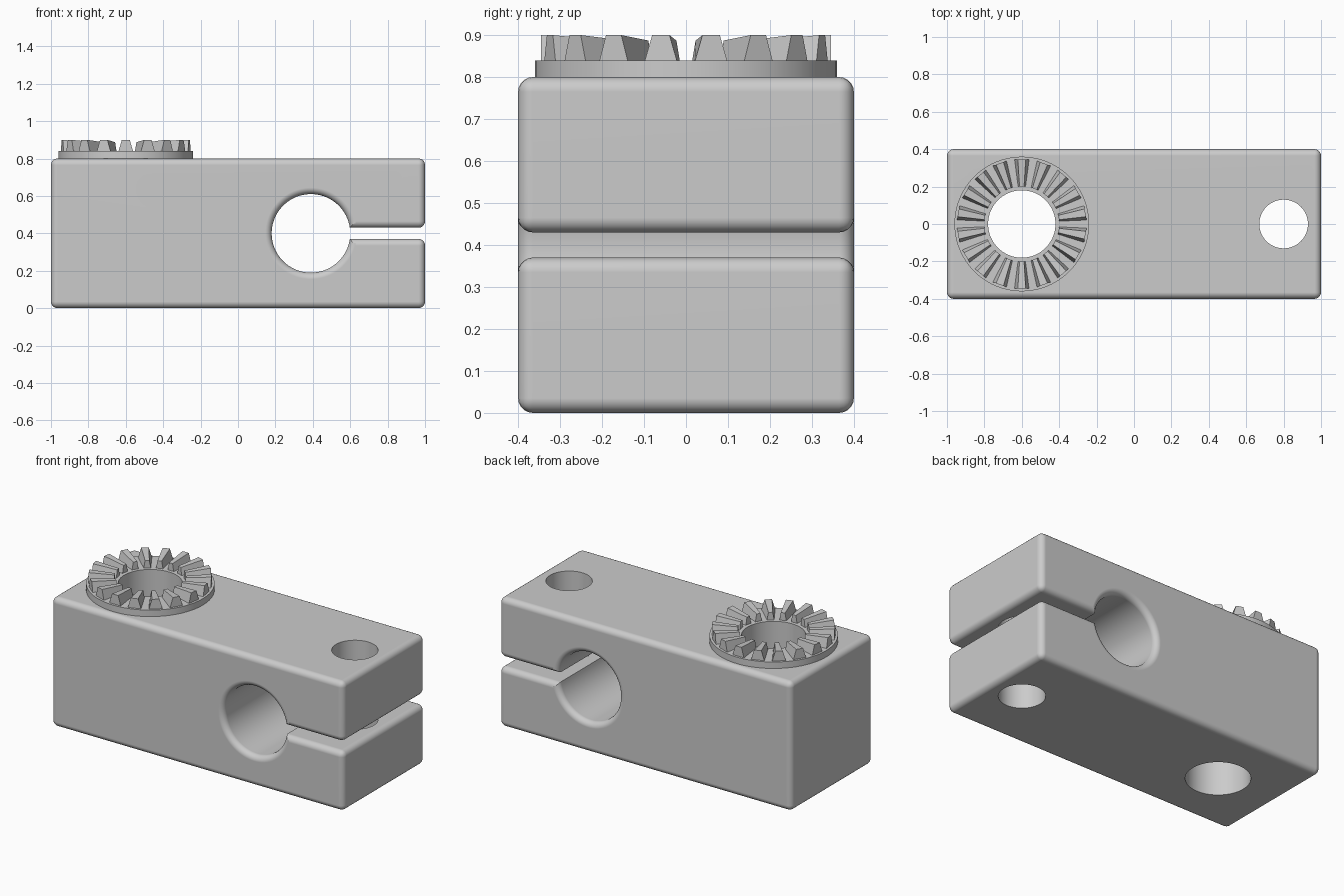
import bpy
import bmesh
import math
from mathutils import Matrix

if "Cube" in bpy.data.objects:
    bpy.data.objects.remove(bpy.data.objects["Cube"], do_unlink=True)

grey = bpy.data.materials.new("plain grey")
grey.use_nodes = True
grey.diffuse_color = (0.6, 0.6, 0.6, 1)
grey.node_tree.nodes["Principled BSDF"].inputs["Base Color"].default_value = (0.6, 0.6, 0.6, 1)


def make_object(name, bm):
    bmesh.ops.recalc_face_normals(bm, faces=bm.faces)
    mesh = bpy.data.meshes.new(name)
    bm.to_mesh(mesh)
    bm.free()
    mesh.materials.append(grey)
    obj = bpy.data.objects.new(name, mesh)
    bpy.context.collection.objects.link(obj)
    return obj


def cylinder(name, x, radius, bottom, top):
    bm = bmesh.new()
    bmesh.ops.create_cone(bm, cap_ends=True, segments=96, radius1=radius, radius2=radius,
                          depth=top - bottom,
                          matrix=Matrix.Translation((x, 0, (bottom + top) / 2)))
    return make_object(name, bm)


def activate(obj):
    bpy.ops.object.select_all(action='DESELECT')
    obj.select_set(True)
    bpy.context.view_layer.objects.active = obj


def cut(obj, cutter):
    activate(obj)
    mod = obj.modifiers.new("hole", 'BOOLEAN')
    mod.operation = 'DIFFERENCE'
    mod.solver = 'EXACT'
    mod.object = cutter
    bpy.ops.object.modifier_apply(modifier=mod.name)


def smooth(obj):
    activate(obj)
    bpy.ops.object.shade_smooth_by_angle(angle=math.radians(30))
    mod = obj.modifiers.new("weighted normals", 'WEIGHTED_NORMAL')
    mod.keep_sharp = True


# Clamp block: side profile with a round bore and a slot open to the end
BORE_X, BORE_R, MID, SLOT, DEPTH = 0.39, 0.21, 0.4, 0.03, 0.4
STEPS = 80
profile = [(1, MID + SLOT), (1, 0.8), (-1, 0.8), (-1, 0), (1, 0), (1, MID - SLOT)]
mouth = math.asin(SLOT / BORE_R)
for i in range(STEPS + 1):
    a = -mouth - (2 * math.pi - 2 * mouth) * i / STEPS
    profile.append((BORE_X + BORE_R * math.cos(a), MID + BORE_R * math.sin(a)))

bm = bmesh.new()
front = bm.faces.new([bm.verts.new((x, -DEPTH, z)) for x, z in profile])
grown = bmesh.ops.extrude_face_region(bm, geom=[front], use_keep_orig=True)
for v in grown["geom"]:
    if isinstance(v, bmesh.types.BMVert):
        v.co.y = DEPTH
bmesh.ops.recalc_face_normals(bm, faces=bm.faces)

# Round the front and back outlines and the edges of both ends
rounded = [e for e in bm.edges
           if abs(e.verts[0].co.y - e.verts[1].co.y) < 0.01
           or min(abs(v.co.x) for v in e.verts) > 0.99]
bmesh.ops.bevel(bm, geom=rounded, offset=0.035, offset_type='OFFSET', segments=5,
                profile=0.5, affect='EDGES', clamp_overlap=False)
block = make_object("clamp_block", bm)

# Toothed coupling base
HUB_X = -0.6
flange = cylinder("coupling_flange", HUB_X, 0.36, 0.79, 0.84)

# Vertical pivot and screw holes
pivot_cutter = cylinder("pivot_cutter", HUB_X, 0.18, -0.2, 1.2)
screw_cutter = cylinder("screw_cutter", 0.8, 0.13, -0.2, 1.2)
cut(block, pivot_cutter)
cut(block, screw_cutter)
cut(flange, pivot_cutter)
for cutter in (pivot_cutter, screw_cutter):
    bpy.data.objects.remove(cutter, do_unlink=True)
smooth(block)
smooth(flange)

# Ring of tapered radial teeth, lower and narrower toward the hub
TEETH = 18
bm = bmesh.new()
for i in range(TEETH):
    turn = Matrix.Translation((HUB_X, 0, 0)) @ Matrix.Rotation(math.tau * (i + 0.5) / TEETH, 4, 'Z')
    ends = []
    for r, base, tip, top in ((0.2, 0.021, 0.012, 0.887), (0.345, 0.04, 0.021, 0.9)):
        ends.append([bm.verts.new(turn @ Matrix.Translation((r, y, z)).to_translation())
                     for y, z in ((-base, 0.835), (base, 0.835), (tip, top), (-tip, top))])
    inner, outer = ends
    bm.faces.new(inner)
    bm.faces.new(outer)
    for k in range(4):
        n = (k + 1) % 4
        bm.faces.new((inner[k], inner[n], outer[n], outer[k]))
make_object("coupling_teeth", bm)
